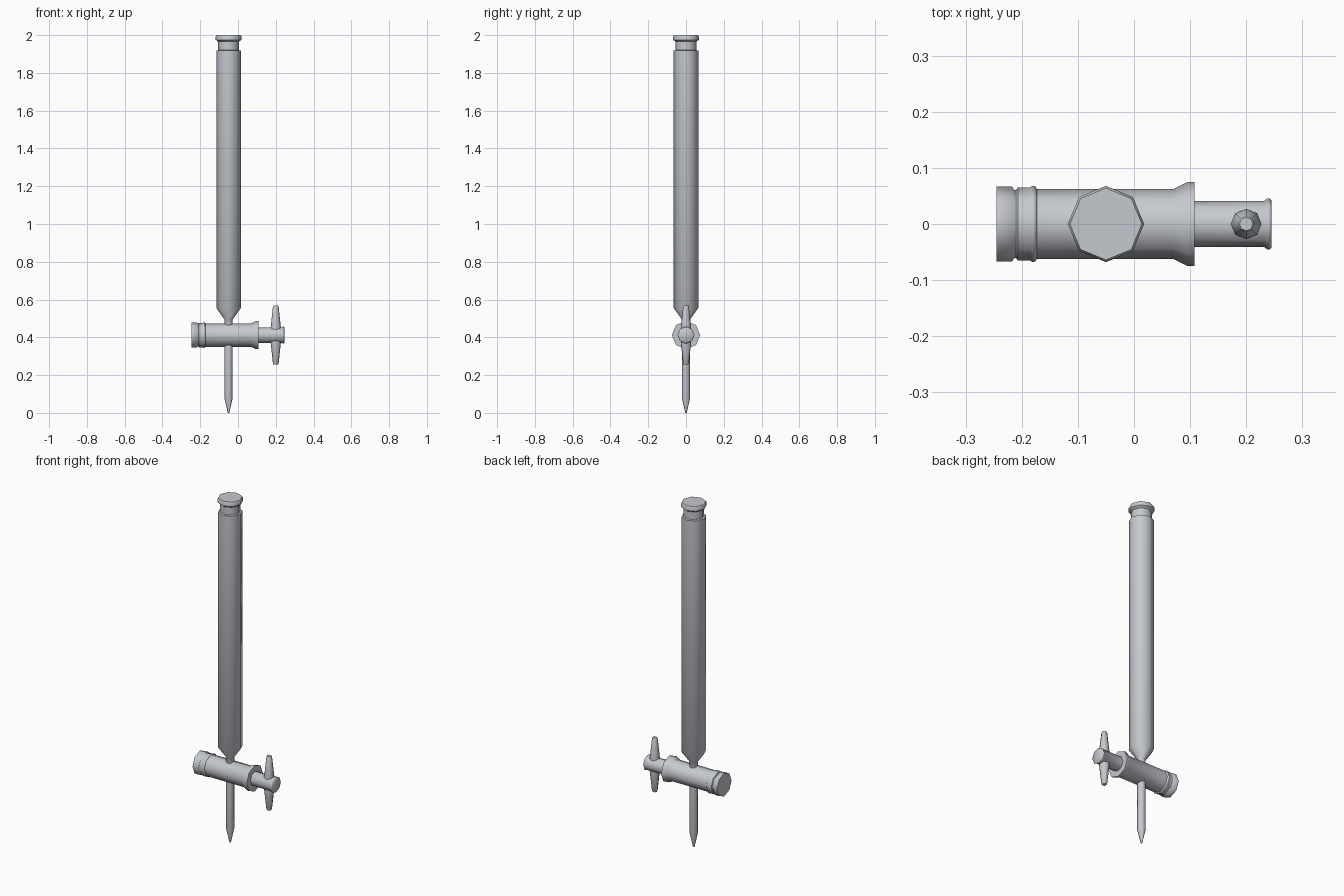
import bpy, bmesh, math
from mathutils import Matrix

if "Cube" in bpy.data.objects:
    bpy.data.objects.remove(bpy.data.objects["Cube"])

SIDES = 8
grey = bpy.data.materials.new("pale_grey")
grey.diffuse_color = (0.56, 0.58, 0.62, 1)
grey.use_nodes = True
grey.node_tree.nodes["Principled BSDF"].inputs["Base Color"].default_value = grey.diffuse_color


def lathe(name, profile, matrix, angle=50):
    """Closed eight-sided turning from (radius, height) points."""
    bm = bmesh.new()
    rings = []
    for r, h in profile:
        ring = []
        for i in range(SIDES):
            a = 2 * math.pi * i / SIDES
            ring.append(bm.verts.new((r * math.cos(a), r * math.sin(a), h)))
        rings.append(ring)
    for a, b in zip(rings, rings[1:]):
        for i in range(SIDES):
            j = (i + 1) % SIDES
            bm.faces.new((a[i], a[j], b[j], b[i]))
    bm.faces.new(rings[0][::-1])
    bm.faces.new(rings[-1])
    bm.transform(matrix)
    bmesh.ops.recalc_face_normals(bm, faces=bm.faces)
    me = bpy.data.meshes.new(name)
    bm.to_mesh(me)
    bm.free()
    me.materials.append(grey)
    ob = bpy.data.objects.new(name, me)
    bpy.context.collection.objects.link(ob)
    bpy.ops.object.select_all(action='DESELECT')
    ob.select_set(True)
    bpy.context.view_layer.objects.active = ob
    bpy.ops.object.shade_smooth_by_angle(angle=math.radians(angle))
    return ob


upright = Matrix.Translation((-0.05, 0, 0))
sideways = Matrix.Translation((0, 0, 0.412)) @ Matrix.Rotation(math.pi / 2, 4, 'Y')

# Glass tube with tapered foot, neck and rim
lathe("tube", [(0.022, 0.45), (0.022, 0.495), (0.065, 0.555), (0.065, 1.918),
               (0.055, 1.92), (0.055, 1.965), (0.068, 1.975), (0.068, 1.993),
               (0.064, 2.0)], upright)

# Outlet with pointed tip
lathe("outlet_tip", [(0.004, 0.0), (0.022, 0.08), (0.022, 0.38)], upright)

# Valve barrel with end cap, grooves and flared mouth
lathe("valve_barrel", [(0.067, -0.245), (0.067, -0.218), (0.061, -0.213),
                       (0.061, -0.210), (0.065, -0.207), (0.065, -0.185),
                       (0.068, -0.181), (0.067, -0.176), (0.062, -0.173),
                       (0.062, 0.07), (0.075, 0.096), (0.075, 0.108)], sideways)

# Turning plug
lathe("valve_plug", [(0.041, 0.09), (0.041, 0.232), (0.045, 0.237),
                     (0.045, 0.242), (0.042, 0.245)], sideways)

# Cross handle, thicker near the plug on both sides
lathe("handle", [(0.012, -0.157), (0.015, -0.152), (0.027, -0.04), (0.027, 0.04),
                 (0.015, 0.152), (0.012, 0.157)],
      Matrix.Translation((0.2, 0, 0.412)))
